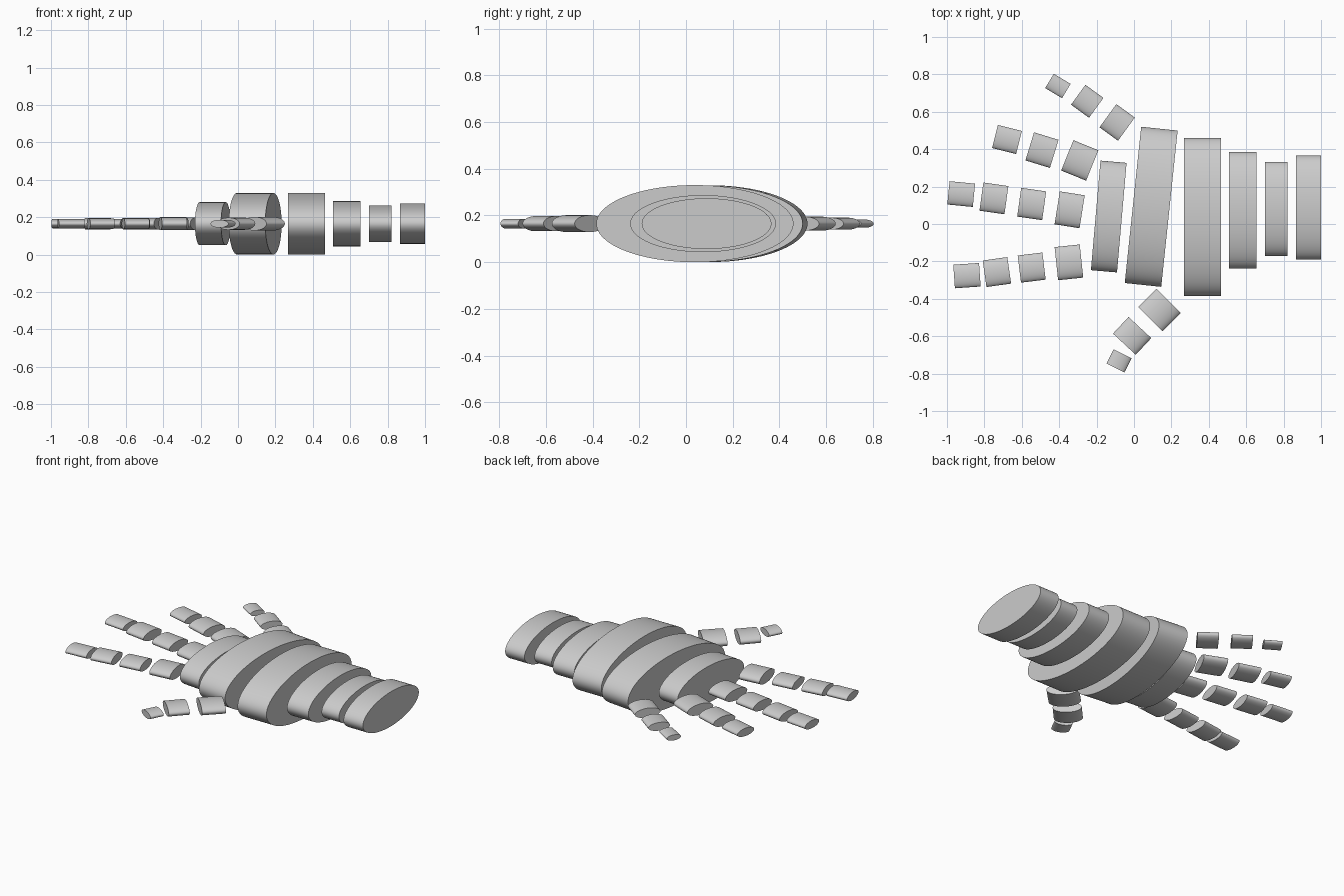
import bpy
from math import radians, pi
from mathutils import Matrix

ZC = 0.165      # shared centre height
FLAT = 0.391    # thickness / width of every oval segment


def segment(name, x, y, angle, length, width):
    """Oval slab whose axis lies flat in the XY plane at the given angle."""
    bpy.ops.mesh.primitive_cylinder_add(vertices=96, radius=0.5, depth=1)
    ob = bpy.context.object
    ob.name = name
    # lay the cylinder along X, then scale to length, width and thickness
    ob.data.transform(Matrix.Diagonal((length, width, width * FLAT, 1))
                      @ Matrix.Rotation(pi / 2, 4, 'Y'))
    ob.location = (x, y, ZC)
    ob.rotation_euler.z = radians(angle)
    bpy.ops.object.shade_smooth_by_angle(angle=radians(30))


# each segment: centre x, centre y, axis angle, length, width
parts = {
    "forearm": [
        (0.933, 0.088, 0, 0.134, 0.555),
        (0.760, 0.081, 0, 0.120, 0.503),
        (0.582, 0.073, 0, 0.148, 0.624),
    ],
    "palm": [
        (0.366, 0.038, 0, 0.200, 0.844),
        (0.092, 0.092, -6, 0.196, 0.840),
        (-0.135, 0.040, -5, 0.140, 0.588),
    ],
    "little_finger": [
        (-0.090, 0.543, -36, 0.122, 0.153),
        (-0.250, 0.656, -36, 0.119, 0.131),
        (-0.407, 0.738, -31, 0.105, 0.089),
    ],
    "ring_finger": [
        (-0.290, 0.340, -22, 0.144, 0.175),
        (-0.492, 0.395, -17, 0.137, 0.157),
        (-0.679, 0.452, -14, 0.132, 0.127),
    ],
    "middle_finger": [
        (-0.344, 0.076, -9, 0.135, 0.178),
        (-0.547, 0.107, -8, 0.135, 0.155),
        (-0.749, 0.137, -8, 0.135, 0.152),
        (-0.924, 0.160, -5.5, 0.137, 0.125),
    ],
    "index_finger": [
        (-0.348, -0.205, 6, 0.135, 0.178),
        (-0.547, -0.233, 7, 0.133, 0.146),
        (-0.733, -0.257, 8, 0.133, 0.143),
        (-0.893, -0.276, 4, 0.138, 0.126),
    ],
    "thumb": [
        (0.136, -0.460, 45, 0.138, 0.185),
        (-0.010, -0.598, 47, 0.122, 0.166),
        (-0.080, -0.732, 63, 0.085, 0.107),
    ],
}

for part, segs in parts.items():
    for i, s in enumerate(segs, 1):
        segment(f"{part}_segment_{i}", *s)
